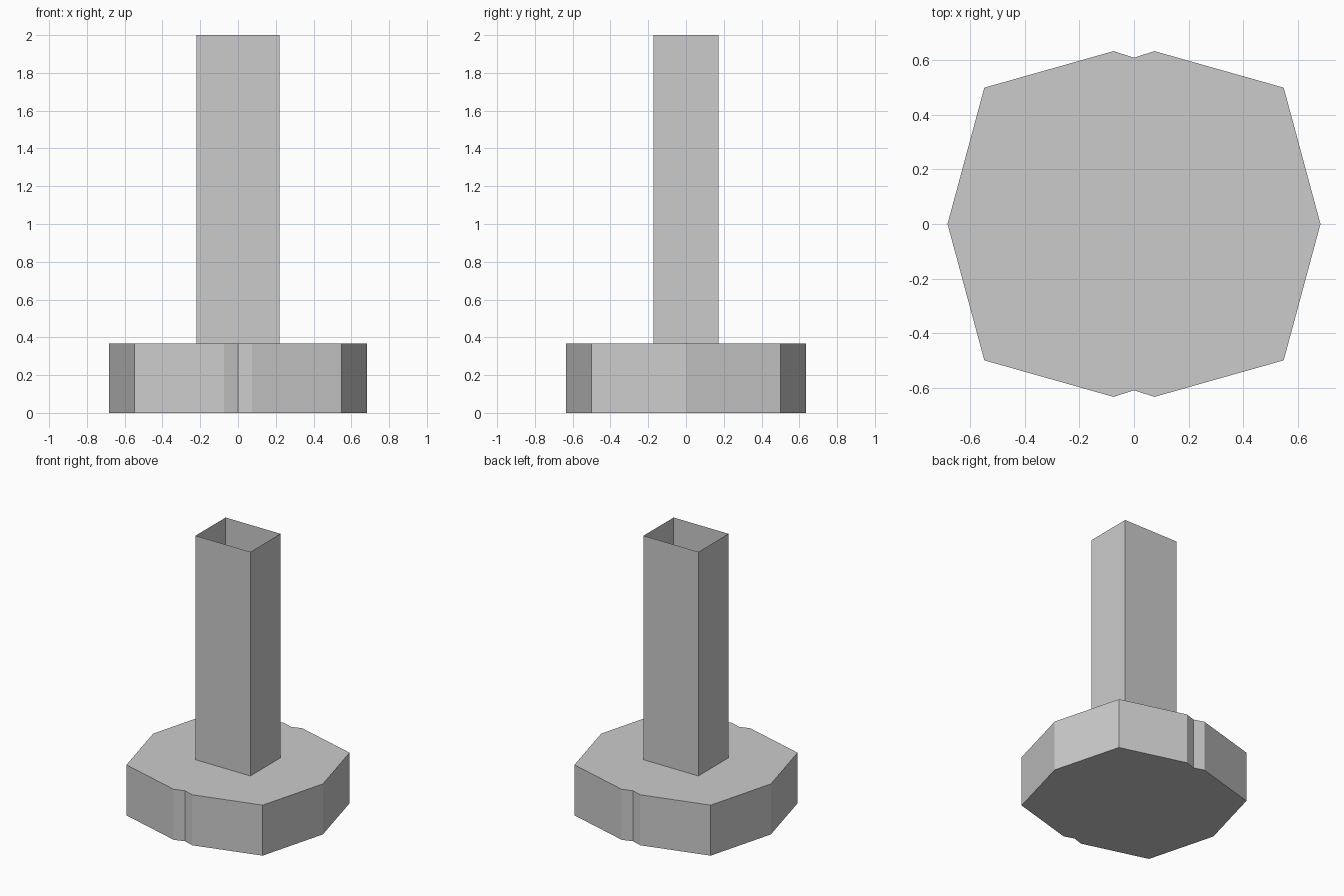
import bpy, bmesh

if "Cube" in bpy.data.objects:
    bpy.data.objects.remove(bpy.data.objects["Cube"])


def prism(name, outline, z0, z1, caps):
    """Extrude an outline upward, with optional end caps."""
    bm = bmesh.new()
    low = [bm.verts.new((x, y, z0)) for x, y in outline]
    high = [bm.verts.new((x, y, z1)) for x, y in outline]
    n = len(outline)
    for i in range(n):
        j = (i + 1) % n
        bm.faces.new((low[i], low[j], high[j], high[i]))
    if caps:
        bm.faces.new(low[::-1])
        bm.faces.new(high)
    mesh = bpy.data.meshes.new(name)
    bm.to_mesh(mesh)
    bm.free()
    obj = bpy.data.objects.new(name, mesh)
    bpy.context.collection.objects.link(obj)
    return obj


# Base: eight-sided slab with a small notch at front and back
half = [(0.684, 0), (0.549, 0.5), (0.075, 0.634), (0, 0.61),
        (-0.075, 0.634), (-0.549, 0.5)]
base_outline = half + [(-x, -y) for x, y in half]
prism("base", base_outline, 0, 0.368, True)

# Column: open-topped rectangular sleeve standing on the base
w, d = 0.221, 0.173
prism("column", [(-w, -d), (w, -d), (w, d), (-w, d)], 0.368, 2.0, False)
